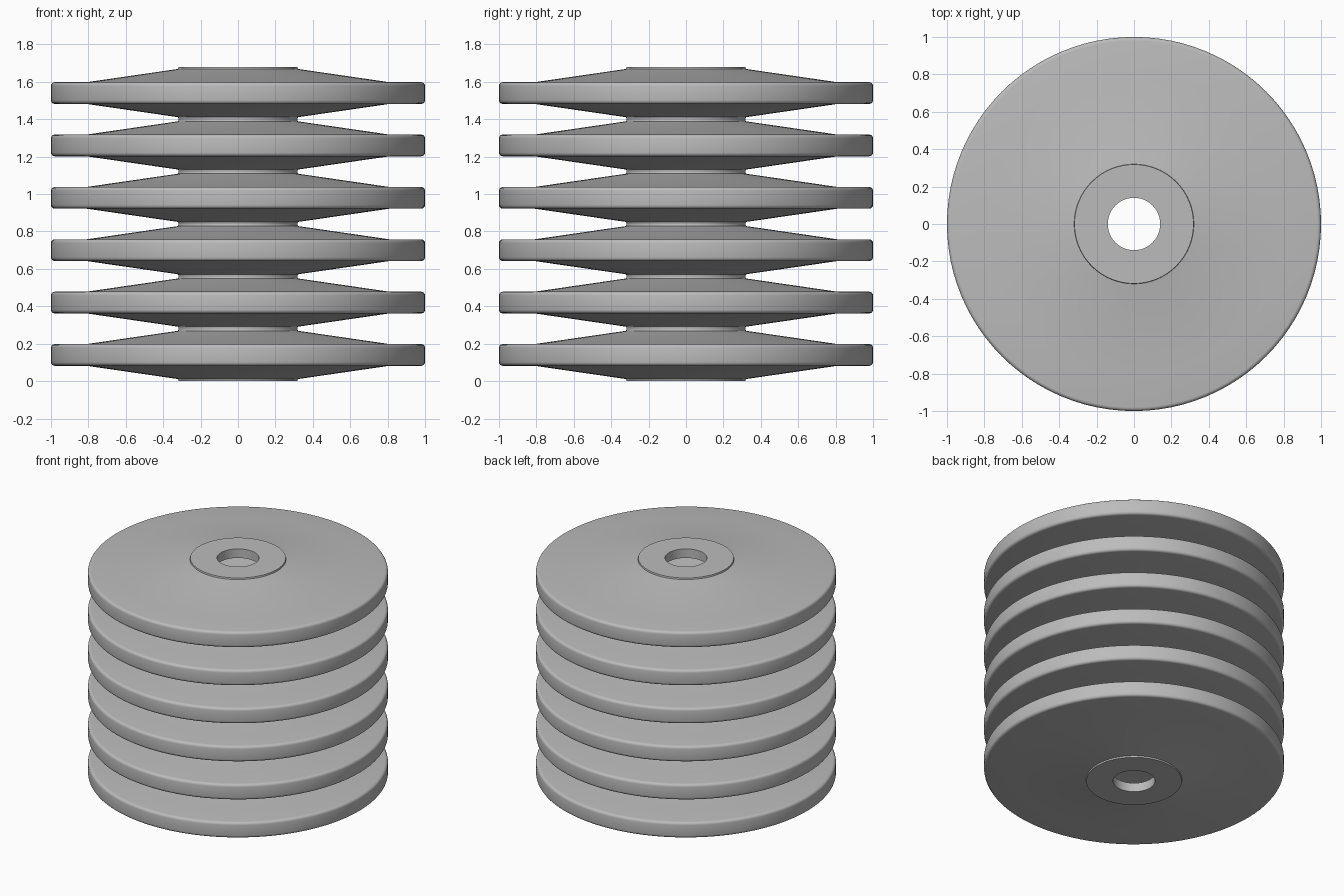
import bpy
import bmesh
import math

DISC_COUNT = 6
PITCH = 0.28
SEGMENTS = 96

cube = bpy.data.objects.get("Cube")
if cube:
    bpy.data.objects.remove(cube, do_unlink=True)


def make_material(name, colour):
    mat = bpy.data.materials.new(name)
    mat.use_nodes = True
    mat.diffuse_color = colour
    bsdf = next(n for n in mat.node_tree.nodes if n.type == "BSDF_PRINCIPLED")
    bsdf.inputs["Base Color"].default_value = colour
    return mat


def lathe(name, profile, material):
    """Spin a closed (radius, height) profile around z."""
    bm = bmesh.new()
    verts = [bm.verts.new((r, 0, z)) for r, z in profile]
    edges = [bm.edges.new((v, verts[i - 1])) for i, v in enumerate(verts)]
    bmesh.ops.spin(bm, geom=verts + edges, cent=(0, 0, 0), axis=(0, 0, 1),
                   angle=math.tau, steps=SEGMENTS, use_merge=True)
    bmesh.ops.remove_doubles(bm, verts=bm.verts, dist=0.0001)
    bmesh.ops.recalc_face_normals(bm, faces=bm.faces)
    mesh = bpy.data.meshes.new(name)
    bm.to_mesh(mesh)
    bm.free()
    mesh.materials.append(material)
    mesh.shade_smooth()
    mesh.set_sharp_from_angle(angle=math.radians(30))
    return mesh


# Upper half of a hollow disc, heights measured from its mid plane
BEVEL, RIM = 0.02, 0.058
upper = [(0.14, 0.074), (0.14, 0.14), (0.318, 0.14), (0.32, 0.129), (0.81, RIM)]
for step in range(5):
    a = math.radians(90 - step * 22.5)
    upper.append((1 - BEVEL + BEVEL * math.cos(a), RIM - BEVEL + BEVEL * math.sin(a)))
lower = [(r, -z) for r, z in reversed(upper)]

# Inner cavity narrows to an edge inside the rim
cavity = [(0.32, -0.065), (0.74, 0), (0.32, 0.065)]
profile = [(r, z + PITCH / 2) for r, z in upper + lower + cavity]

grey = make_material("plain grey", (0.5, 0.5, 0.5, 1))
disc_mesh = lathe("hollow_disc", profile, grey)

# Stack of identical discs touching at their hubs
for i in range(DISC_COUNT):
    disc = bpy.data.objects.new(f"disc_{i + 1}", disc_mesh)
    disc.location.z = i * PITCH
    bpy.context.scene.collection.objects.link(disc)
